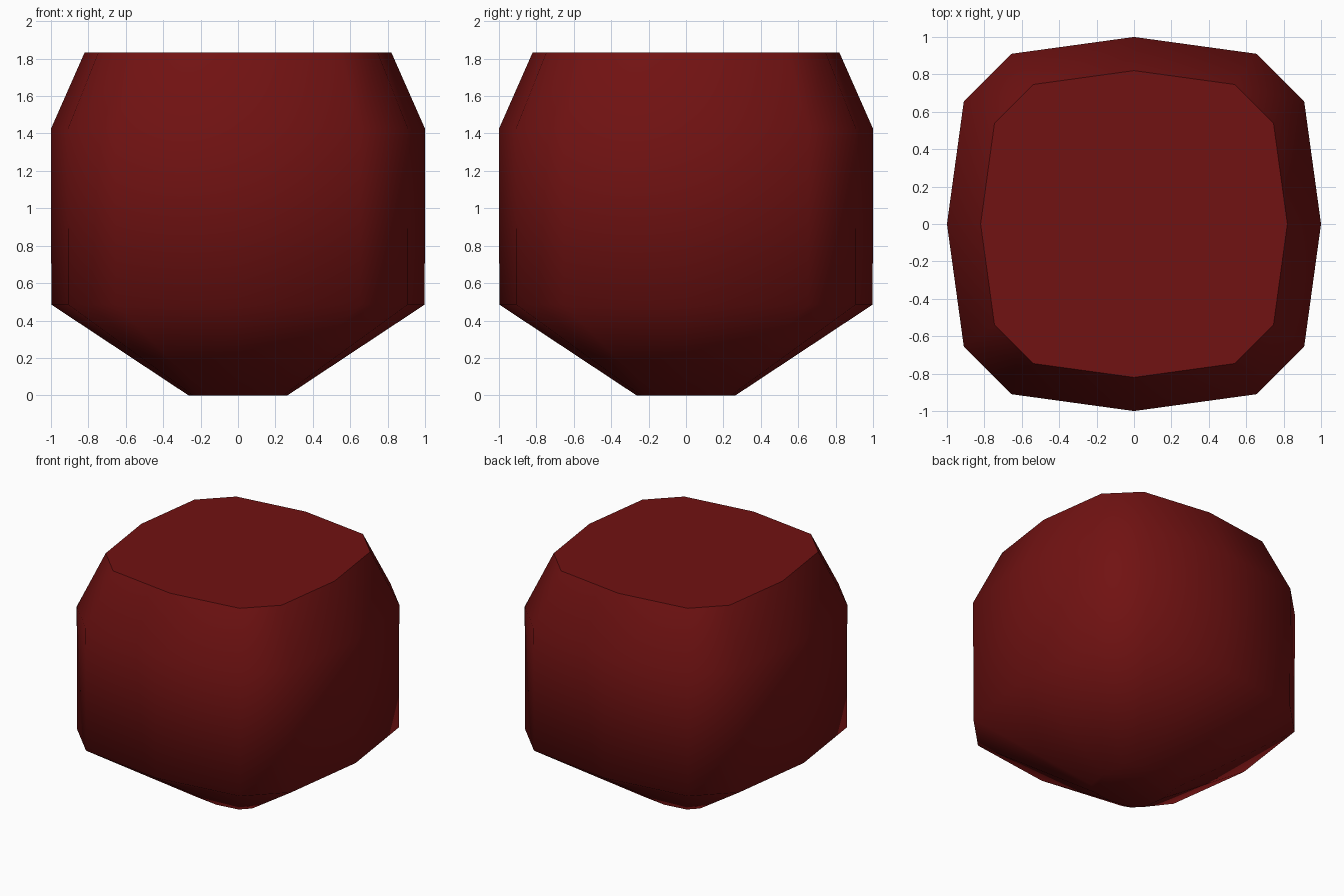
import bpy, bmesh, math

if "Cube" in bpy.data.objects:
    bpy.data.objects.remove(bpy.data.objects["Cube"])

# Rounded-square outline: one side's points, repeated by quarter turns
SIDE = [(1.0, 0.0), (0.91, 0.655), (0.655, 0.91)]
# Profile: (half width, height)
PROFILE = [(0.265, 0.0), (0.998, 0.485), (1.0, 1.425), (0.82, 1.833)]


def outline():
    pts = []
    for k in range(4):
        c, s = round(math.cos(k * math.pi / 2)), round(math.sin(k * math.pi / 2))
        pts += [(x * c - y * s, x * s + y * c) for x, y in SIDE]
    return pts


bm = bmesh.new()
rings = [[bm.verts.new((x * r, y * r, z)) for x, y in outline()] for r, z in PROFILE]

# Side walls
n = len(rings[0])
for low, high in zip(rings, rings[1:]):
    for i in range(n):
        j = (i + 1) % n
        bm.faces.new((low[i], low[j], high[j], high[i]))

# Flat base and lid
bm.faces.new(rings[0][::-1])
bm.faces.new(rings[-1])

mesh = bpy.data.meshes.new("rounded_block")
bm.to_mesh(mesh)
bm.free()
block = bpy.data.objects.new("rounded_block", mesh)
bpy.context.collection.objects.link(block)

red = bpy.data.materials.new("dark red")
red.diffuse_color = (0.165, 0.006, 0.006, 1)
red.use_nodes = True
red.node_tree.nodes["Principled BSDF"].inputs["Base Color"].default_value = red.diffuse_color
mesh.materials.append(red)

# Smooth body with a crisp lid edge
bpy.context.view_layer.objects.active = block
block.select_set(True)
bpy.ops.object.shade_smooth_by_angle(angle=math.radians(62))
